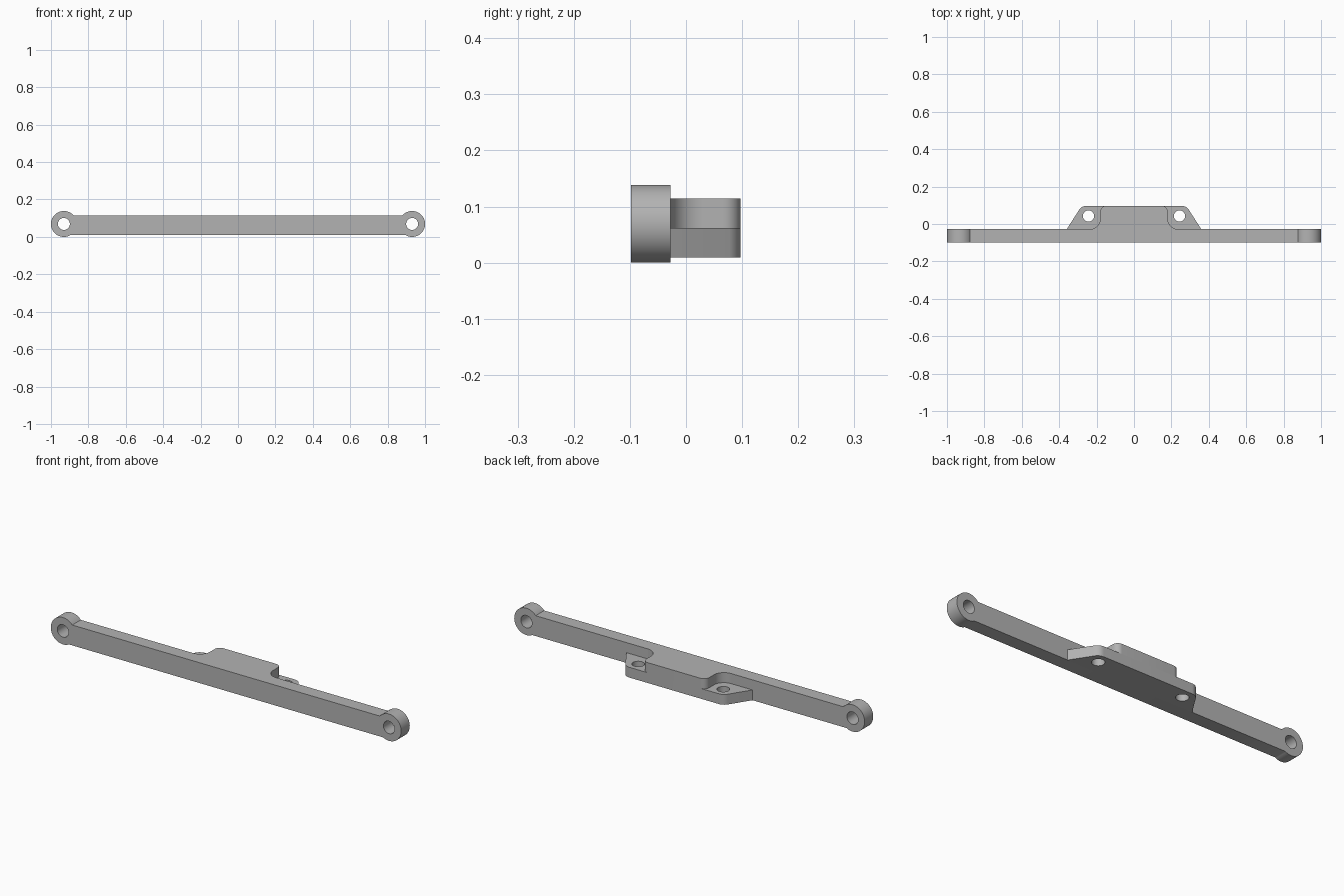
import bpy
from math import pi, cos, sin, asin
from mathutils import Matrix

if "Cube" in bpy.data.objects:
    bpy.data.objects.remove(bpy.data.objects["Cube"])

grey = bpy.data.materials.new("satin grey")
grey.use_nodes = True
COLOR = (0.45, 0.45, 0.45, 1)
grey.diffuse_color = COLOR
grey.node_tree.nodes["Principled BSDF"].inputs["Base Color"].default_value = COLOR

BOTTOM, TAB_TOP, TOP = 0.009, 0.062, 0.114
FRONT, FACE, BACK = -0.098, -0.028, 0.097
END_X, END_R = 0.931, 0.0693


def arc(cx, cy, r, a0, a1, steps=10):
    return [(cx + r * cos(a0 + (a1 - a0) * i / steps),
             cy + r * sin(a0 + (a1 - a0) * i / steps)) for i in range(steps + 1)]


def circle(cx, cy, r):
    return arc(cx, cy, r, 0, 2 * pi, 48)[:-1]


def mirrored(points):
    """Close a right-hand half outline with its mirror image."""
    return points + [(-x, y) for x, y in reversed(points)]


def plate(name, loops, low, high, upright=False):
    """Extrude an outline with holes between two levels along z, or along y if upright."""
    curve = bpy.data.curves.new(name, 'CURVE')
    curve.dimensions = '2D'
    curve.fill_mode = 'BOTH'
    curve.extrude = (high - low) / 2
    for loop in loops:
        spline = curve.splines.new('POLY')
        spline.points.add(len(loop) - 1)
        for point, (x, y) in zip(spline.points, loop):
            point.co = (x, y, 0, 1)
        spline.use_cyclic_u = True
    temp = bpy.data.objects.new(name + " outline", curve)
    bpy.context.collection.objects.link(temp)
    bpy.context.view_layer.update()
    mesh = bpy.data.meshes.new_from_object(
        temp.evaluated_get(bpy.context.evaluated_depsgraph_get()))
    bpy.data.objects.remove(temp)
    middle = (low + high) / 2
    if upright:
        mesh.transform(Matrix.Translation((0, middle, 0)) @ Matrix.Rotation(pi / 2, 4, 'X'))
    else:
        mesh.transform(Matrix.Translation((0, 0, middle)))
    mesh.name = name
    mesh.materials.clear()
    mesh.materials.append(grey)
    obj = bpy.data.objects.new(name, mesh)
    bpy.context.collection.objects.link(obj)
    bpy.ops.object.select_all(action='DESELECT')
    obj.select_set(True)
    bpy.context.view_layer.objects.active = obj
    # weld caps to walls
    bpy.ops.object.mode_set(mode='EDIT')
    bpy.ops.mesh.select_all(action='SELECT')
    bpy.ops.mesh.remove_doubles(threshold=0.00005)
    bpy.ops.mesh.normals_make_consistent(inside=False)
    bpy.ops.object.mode_set(mode='OBJECT')
    bpy.ops.object.shade_smooth_by_angle(angle=pi / 6)
    return obj


# long bar with a round eye at each end
low_angle = asin((BOTTOM - END_R) / END_R)
high_angle = asin((TOP - END_R) / END_R)
bar = mirrored(arc(END_X, END_R, END_R, -pi - low_angle, pi - high_angle, 48))
eyes = [circle(s * END_X, END_R, 0.032) for s in (-1, 1)]
plate("bar", [bar] + eyes, FRONT, FACE, upright=True)

# lower mounting flange with a screw hole in each tab
flange = mirrored([(0.36, FACE)] + arc(0.255, BACK - 0.045, 0.045, 0.19 * pi, pi / 2))
holes = [circle(s * 0.243, 0.043, 0.03) for s in (-1, 1)]
plate("mounting_flange", [flange] + holes, BOTTOM, TAB_TOP)

# raised centre block, flared into the bar and rounded at the back corners
block = mirrored(arc(0.237, FACE + 0.057, 0.057, -pi / 2, -pi)
                 + arc(0.15, BACK - 0.03, 0.03, 0, pi / 2))
plate("centre_block", [block], TAB_TOP, TOP)
